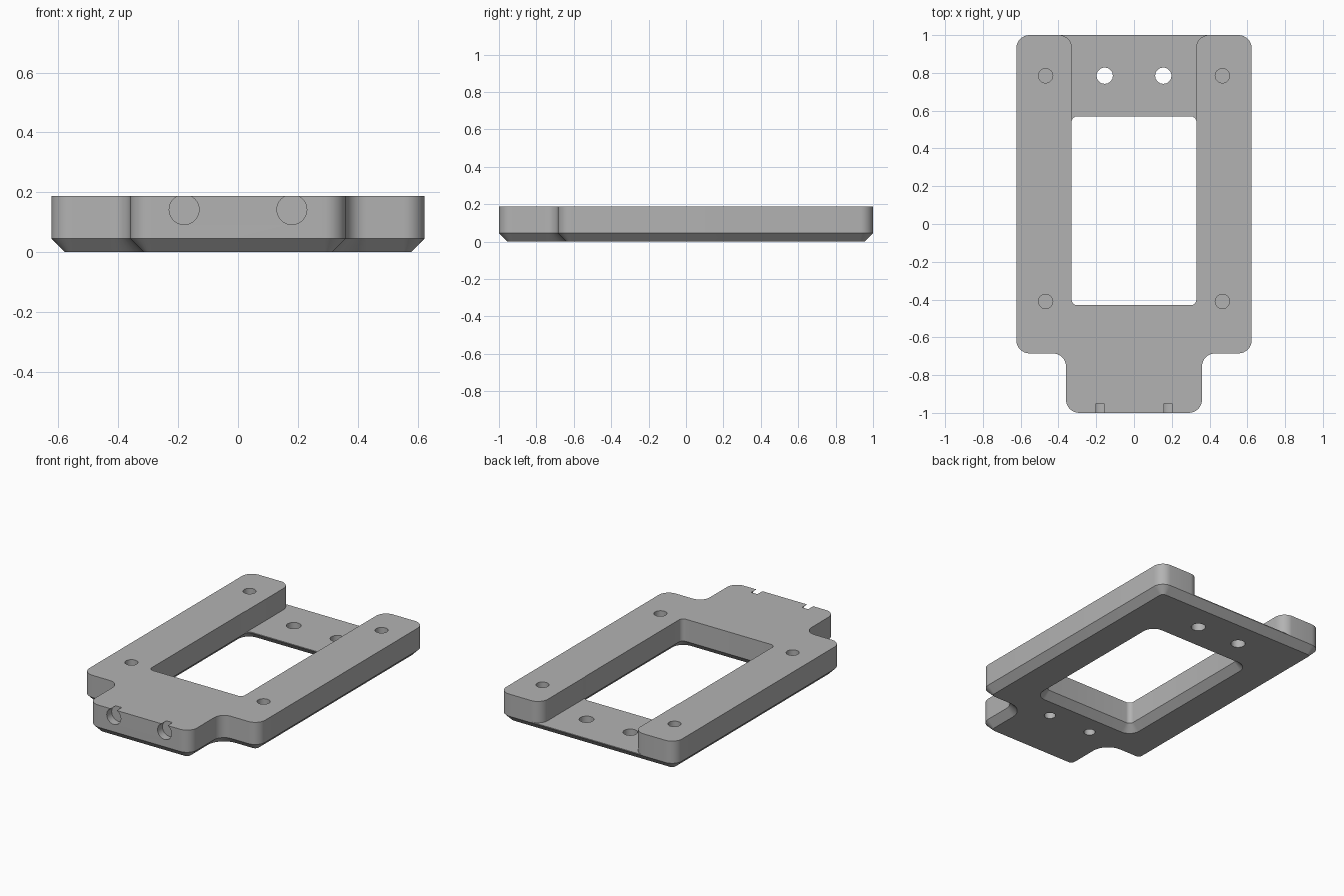
import bpy
import bmesh
from math import cos, sin, pi
from mathutils import Vector, Matrix

cube = bpy.data.objects.get("Cube")
if cube:
    bpy.data.objects.remove(cube, do_unlink=True)

HEIGHT, CHAMFER, FLOOR = 0.187, 0.045, 0.05

grey = bpy.data.materials.new("plain grey")
grey.use_nodes = True
grey.diffuse_color = (0.45, 0.45, 0.45, 1)
grey.node_tree.nodes["Principled BSDF"].inputs["Base Color"].default_value = grey.diffuse_color


def rounded(corners, offset=0.0, steps=8):
    """Counter-clockwise right-angled outline, (x, y, radius) corners, grown by offset."""
    pts = []
    for i, (x, y, r) in enumerate(corners):
        p = Vector((x, y))
        d1 = (p - Vector(corners[i - 1][:2])).normalized()
        d2 = (Vector(corners[(i + 1) % len(corners)][:2]) - p).normalized()
        n1, n2 = Vector((d1.y, -d1.x)), Vector((d2.y, -d2.x))
        if r == 0:
            pts.append(p + (n1 + n2) * offset)
            continue
        turn = 1 if d1.cross(d2) > 0 else -1
        centre = p - d1 * r + d2 * r
        for k in range(steps + 1):
            a = pi / 2 * k / steps
            pts.append(centre + (n1 * cos(a) + n2 * sin(a)) * (turn * r + offset))
    return pts


def add_object(name, bm):
    bmesh.ops.recalc_face_normals(bm, faces=bm.faces)
    mesh = bpy.data.meshes.new(name)
    bm.to_mesh(mesh)
    bm.free()
    mesh.materials.append(grey)
    obj = bpy.data.objects.new(name, mesh)
    bpy.context.collection.objects.link(obj)
    return obj


def loft(name, corners, levels):
    """Stack the outline at each (z, offset) level and cap both ends."""
    bm = bmesh.new()
    rings = [[bm.verts.new((p.x, p.y, z)) for p in rounded(corners, off)] for z, off in levels]
    for low, high in zip(rings, rings[1:]):
        for i in range(len(low)):
            bm.faces.new((low[i - 1], low[i], high[i], high[i - 1]))
    bm.faces.new(rings[0][::-1])
    bm.faces.new(rings[-1])
    return add_object(name, bm)


def drill(name, start, end, radius):
    """Cylinder cutter between two points."""
    start, end = Vector(start), Vector(end)
    axis = end - start
    turn = axis.to_track_quat("Z", "Y").to_matrix().to_4x4()
    bm = bmesh.new()
    bmesh.ops.create_cone(bm, cap_ends=True, segments=32, radius1=radius, radius2=radius,
                          depth=axis.length,
                          matrix=Matrix.Translation((start + end) / 2) @ turn)
    return add_object(name, bm)


# Base plate with a narrow front tongue and chamfered underside
R = 0.07
half = [(0.36, -1, R), (0.36, -0.685, R), (0.623, -0.685, R), (0.623, 1, R)]
outline = half + [(-x, y, r) for x, y, r in reversed(half)]
plate = loft("base_plate", outline, [(0, -CHAMFER), (CHAMFER, 0), (HEIGHT, 0)])

# Window, flared at the bottom
side = [(0.33, -0.43, 0.03), (0.33, 0.57, 0.03)]
window = side + [(-x, y, r) for x, y, r in reversed(side)]
cutters = [loft("window_cutter", window, [(-0.01, CHAMFER + 0.01), (CHAMFER, 0), (0.3, 0)])]

# Rear recess with rounded rail ends
side = [(0.328, 0.545, 0), (0.328, 1.0005, R), (0.55, 1.0005, 0), (0.55, 1.1, 0)]
recess = side + [(-x, y, r) for x, y, r in reversed(side)]
cutters.append(loft("recess_cutter", recess, [(FLOOR, 0), (0.3, 0)]))

# Screw holes and front cable sockets, mirrored left and right
for s in (-1, 1):
    for y in (-0.41, 0.785):
        cutters.append(drill("rail_hole_cutter", (s * 0.468, y, 0.06), (s * 0.468, y, 0.3), 0.038))
    cutters.append(drill("rear_hole_cutter", (s * 0.155, 0.785, -0.1), (s * 0.155, 0.785, 0.3), 0.043))
    cutters.append(drill("under_hole_cutter", (s * 0.155, -0.6, -0.1), (s * 0.155, -0.6, 0.12), 0.034))
    cutters.append(drill("socket_cutter", (s * 0.18, -1.1, 0.142), (s * 0.18, -0.95, 0.142), 0.05))

# Cut everything out of the plate
bpy.ops.object.select_all(action="DESELECT")
bpy.context.view_layer.objects.active = plate
plate.select_set(True)
for cutter in cutters:
    cutter.hide_render = True
    mod = plate.modifiers.new(cutter.name, "BOOLEAN")
    mod.operation = "DIFFERENCE"
    mod.solver = "EXACT"
    mod.object = cutter
    bpy.ops.object.modifier_apply(modifier=mod.name)
    bpy.data.objects.remove(cutter, do_unlink=True)
bpy.ops.object.shade_smooth_by_angle(angle=pi / 6)
